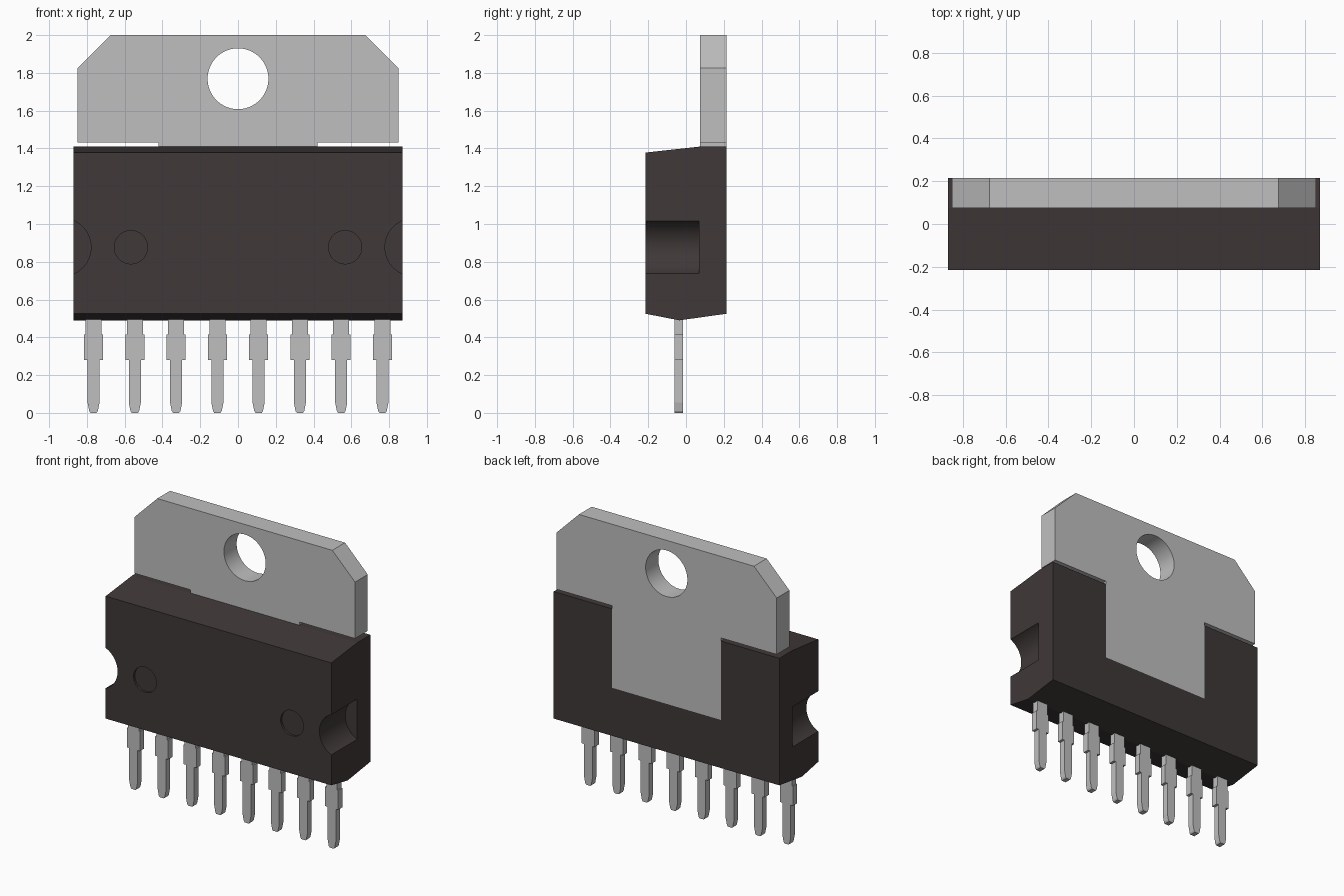
import bpy
import bmesh
from math import radians
from mathutils import Matrix, Vector

if "Cube" in bpy.data.objects:
    bpy.data.objects.remove(bpy.data.objects["Cube"])


def make_material(name, colour):
    mat = bpy.data.materials.new(name)
    mat.use_nodes = True
    mat.diffuse_color = colour
    mat.node_tree.nodes["Principled BSDF"].inputs["Base Color"].default_value = colour
    return mat


DARK = make_material("dark moulding", (0.051, 0.040, 0.040, 1))
METAL = make_material("grey metal", (0.522, 0.522, 0.522, 1))


def finish(name, bm, mat):
    bmesh.ops.recalc_face_normals(bm, faces=bm.faces[:])
    mesh = bpy.data.meshes.new(name)
    bm.to_mesh(mesh)
    bm.free()
    mesh.materials.append(mat)
    obj = bpy.data.objects.new(name, mesh)
    bpy.context.collection.objects.link(obj)
    return obj


def prism(name, points, sweep, mat):
    """Extrude a flat outline along the sweep vector."""
    bm = bmesh.new()
    face = bm.faces.new([bm.verts.new(p) for p in points])
    new = bmesh.ops.extrude_face_region(bm, geom=[face])["geom"]
    verts = [v for v in new if isinstance(v, bmesh.types.BMVert)]
    bmesh.ops.translate(bm, verts=verts, vec=Vector(sweep))
    return finish(name, bm, mat)


def front_prism(name, outline, y0, y1, mat):
    return prism(name, [(x, y0, z) for x, z in outline], (0, y1 - y0, 0), mat)


def cylinder(name, x, z, radius, y0, y1, mat):
    bm = bmesh.new()
    place = Matrix.Translation((x, (y0 + y1) / 2, z)) @ Matrix.Rotation(radians(90), 4, "X")
    bmesh.ops.create_cone(bm, cap_ends=True, segments=72, radius1=radius,
                          radius2=radius, depth=y1 - y0, matrix=place)
    return finish(name, bm, mat)


def activate(obj):
    bpy.ops.object.select_all(action="DESELECT")
    obj.select_set(True)
    bpy.context.view_layer.objects.active = obj


def cut(obj, cutter):
    activate(obj)
    mod = obj.modifiers.new("cut", "BOOLEAN")
    mod.operation = "DIFFERENCE"
    mod.solver = "EXACT"
    mod.object = cutter
    bpy.ops.object.modifier_apply(modifier=mod.name)
    bpy.data.objects.remove(cutter)


def mirrored(half):
    """Complete a right-hand outline across x = 0."""
    return half + [(-x, z) for x, z in reversed(half)]


FRONT, BACK, TAB_Y = -0.215, 0.215, 0.075
NECK, PAD_Z = 0.42, 0.86

# Moulded body with drafted top and bottom
side = [(FRONT, 0.525), (-0.035, 0.49), (BACK, 0.525),
        (BACK, 1.41), (TAB_Y, 1.41), (FRONT, 1.378)]
body = prism("body", [(-0.87, y, z) for y, z in side], (1.74, 0, 0), DARK)

# Pocket for the heat pad, side notches and front dimples
pocket = mirrored([(NECK, PAD_Z), (NECK, 1.6)])
cut(body, front_prism("pocket_cutter", pocket, TAB_Y, 0.3, DARK))
for s in (-1, 1):
    cut(body, cylinder("notch_cutter", s * 0.931, 0.877, 0.153, -0.3, 0.07, DARK))
    cut(body, cylinder("dimple_cutter", s * 0.567, 0.877, 0.088, -0.3, FRONT + 0.015, DARK))

# Metal tab with its exposed pad and mounting hole
tab_half = [(NECK, PAD_Z), (NECK, 1.432), (0.85, 1.432), (0.85, 1.825), (0.675, 2.0)]
tab = front_prism("heat_tab", mirrored(tab_half), TAB_Y, BACK, METAL)
cut(tab, cylinder("hole_cutter", 0, 1.769, 0.161, -0.1, 0.4, METAL))

for obj in (body, tab):
    activate(obj)
    bpy.ops.object.shade_smooth_by_angle(angle=radians(6))

# Row of stepped pins with tapered tips
pin_half = [(0.016, 0), (0.023, 0.01), (0.032, 0.055), (0.032, 0.28), (0.05, 0.28),
            (0.05, 0.415), (0.042, 0.415), (0.042, 0.6)]
for i in range(8):
    pin = front_prism(f"pin_{i + 1}", mirrored(pin_half), -0.06, -0.015, METAL)
    pin.location.x = (i - 3.5) * 0.2185
